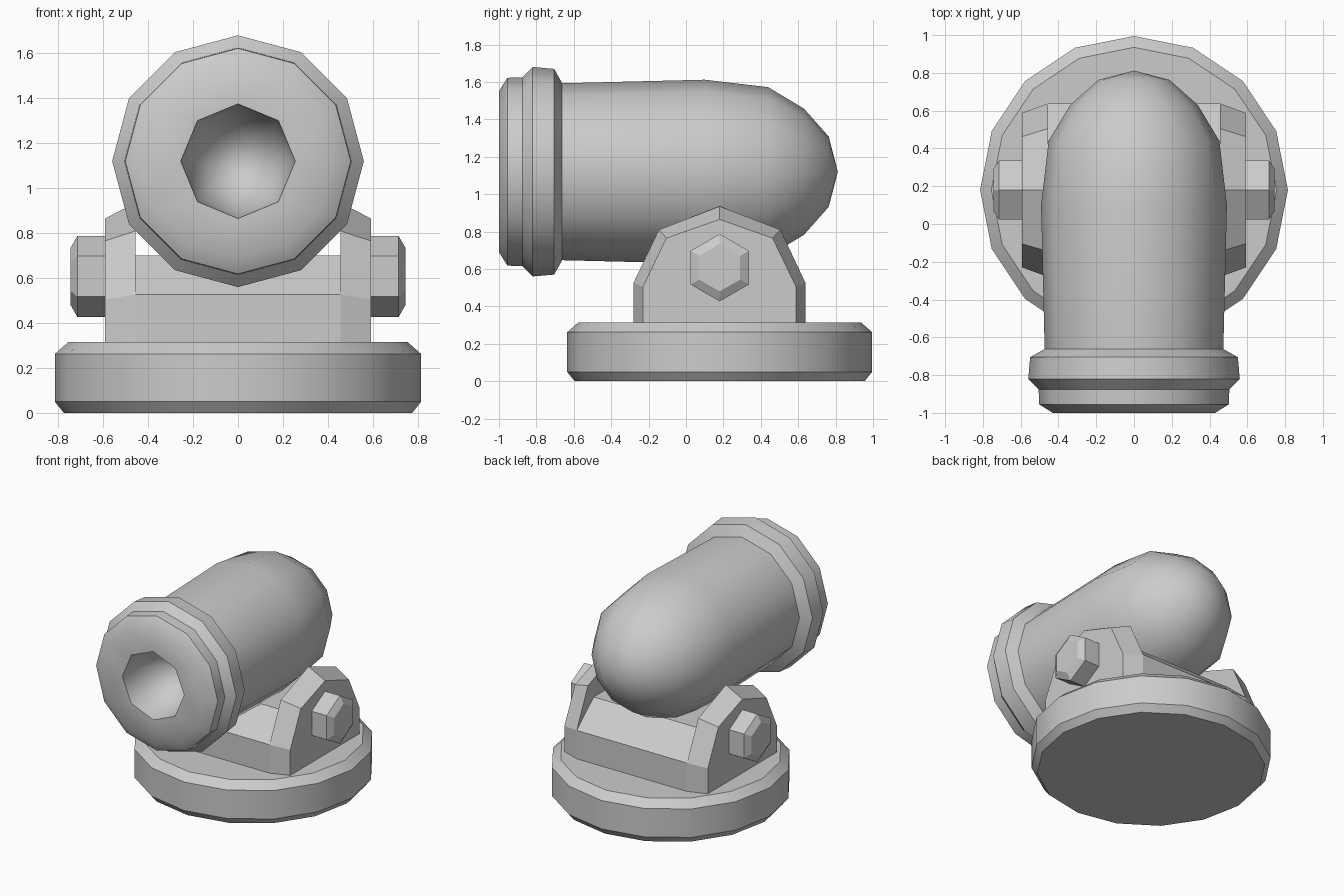
import bpy, bmesh
from math import sin, cos, pi, radians

if "Cube" in bpy.data.objects:
    bpy.data.objects.remove(bpy.data.objects["Cube"])

CY = 0.18          # pivot / base centre in y
AXIS_Z = 1.12      # barrel axis height
BOLT_Z = 0.607


def lathe(bm, profile, n, place):
    """Spin (radius, height) points; place(u, v, h) maps to world. Returns rings."""
    rings = []
    for r, h in profile:
        if r == 0:
            rings.append([bm.verts.new(place(0, 0, h))])
        else:
            rings.append([bm.verts.new(place(r * sin(2 * pi * i / n), r * cos(2 * pi * i / n), h))
                          for i in range(n)])
    for a, b in zip(rings, rings[1:]):
        for i in range(n):
            j = (i + 1) % n
            if len(b) == 1:
                bm.faces.new((a[i], a[j], b[0]))
            else:
                bm.faces.new((a[i], a[j], b[j], b[i]))
    return rings


def finish(bm, name, angle, keep_smooth=None):
    bmesh.ops.recalc_face_normals(bm, faces=bm.faces[:])
    for f in bm.faces:
        f.smooth = True
    for e in bm.edges:
        e.smooth = (e.calc_face_angle(0) < radians(angle)
                    or bool(keep_smooth and keep_smooth(e)))
    me = bpy.data.meshes.new(name)
    bm.to_mesh(me)
    bm.free()
    ob = bpy.data.objects.new(name, me)
    bpy.context.collection.objects.link(ob)
    return ob


# Round base with chamfered rims
bm = bmesh.new()
rings = lathe(bm, [(0.775, 0), (0.815, 0.05), (0.815, 0.262), (0.755, 0.315)], 16,
              lambda u, v, h: (u, CY + v, h))
bm.faces.new(rings[0])
bm.faces.new(rings[-1])
finish(bm, "base", 35)

# Bracket: two tapered cheeks joined by a low saddle
inner = [(-0.28, 0.31), (-0.28, 0.527), (-0.145, 0.81), (0.18, 0.935),
         (0.505, 0.81), (0.638, 0.527), (0.638, 0.31)]
outer = [(-0.23, 0.31), (-0.23, 0.505), (-0.105, 0.765), (0.18, 0.865),
         (0.463, 0.765), (0.588, 0.505), (0.588, 0.31)]
bm = bmesh.new()
rows = [[bm.verts.new((x, y, z)) for y, z in prof]
        for x, prof in ((-0.592, outer), (-0.455, inner), (0.455, inner), (0.592, outer))]


def strip(a, b, indices):
    for i in indices:
        j = (i + 1) % len(a)
        bm.faces.new((a[i], a[j], b[j], b[i]))


strip(rows[0], rows[1], range(7))
strip(rows[2], rows[3], range(7))
strip(rows[1], rows[2], (0, 5, 6))
chains = []
for row, x in ((rows[1], -0.455), (rows[2], 0.455)):
    mid = [bm.verts.new((x, y, 0.70)) for y in (-0.08, 0.438)]
    chains.append([row[1], *mid, row[5]])
    bm.faces.new(row[1:6] + mid[::-1])
strip(chains[0], chains[1], range(3))
bm.faces.new(rows[0])
bm.faces.new(rows[3])
finish(bm, "bracket", 10)

# Hexagonal pivot bolts
for side, label in ((-1, "left"), (1, "right")):
    bm = bmesh.new()
    rings = lathe(bm, [(0.18, 0.58), (0.18, 0.715), (0.127, 0.745)], 6,
                  lambda u, v, h: (side * h, CY + u, BOLT_Z + v))
    bm.faces.new(rings[0])
    bm.faces.new(rings[-1])
    finish(bm, "pivot_bolt_" + label, 10)

# Barrel with muzzle bands, rounded back and an octagonal bore
place = lambda u, v, h: (u, h, AXIS_Z + v)
bm = bmesh.new()
body = lathe(bm, [(0.43, -1.0), (0.502, -0.955), (0.505, -0.875), (0.56, -0.82),
                  (0.55, -0.705), (0.473, -0.662), (0.492, 0.10), (0.452, 0.44),
                  (0.338, 0.63), (0.188, 0.763), (0, 0.812)], 12, place)
bore = lathe(bm, [(0.255, -1.0), (0.235, -0.85), (0.17, -0.72), (0.09, -0.65), (0, -0.62)], 8, place)
# flat muzzle face between the rim and the bore
rim = {v for v in body[0]} | {v for v in bore[0]}
edges = [e for e in bm.edges if e.verts[0] in rim and e.verts[1] in rim]
bmesh.ops.triangle_fill(bm, use_beauty=True, use_dissolve=False, edges=edges, normal=(0, -1, 0))
bore_verts = {v for ring in bore for v in ring}
finish(bm, "barrel", 35,
       lambda e: all(v in bore_verts for v in e.verts) and not all(v in rim for v in e.verts))
